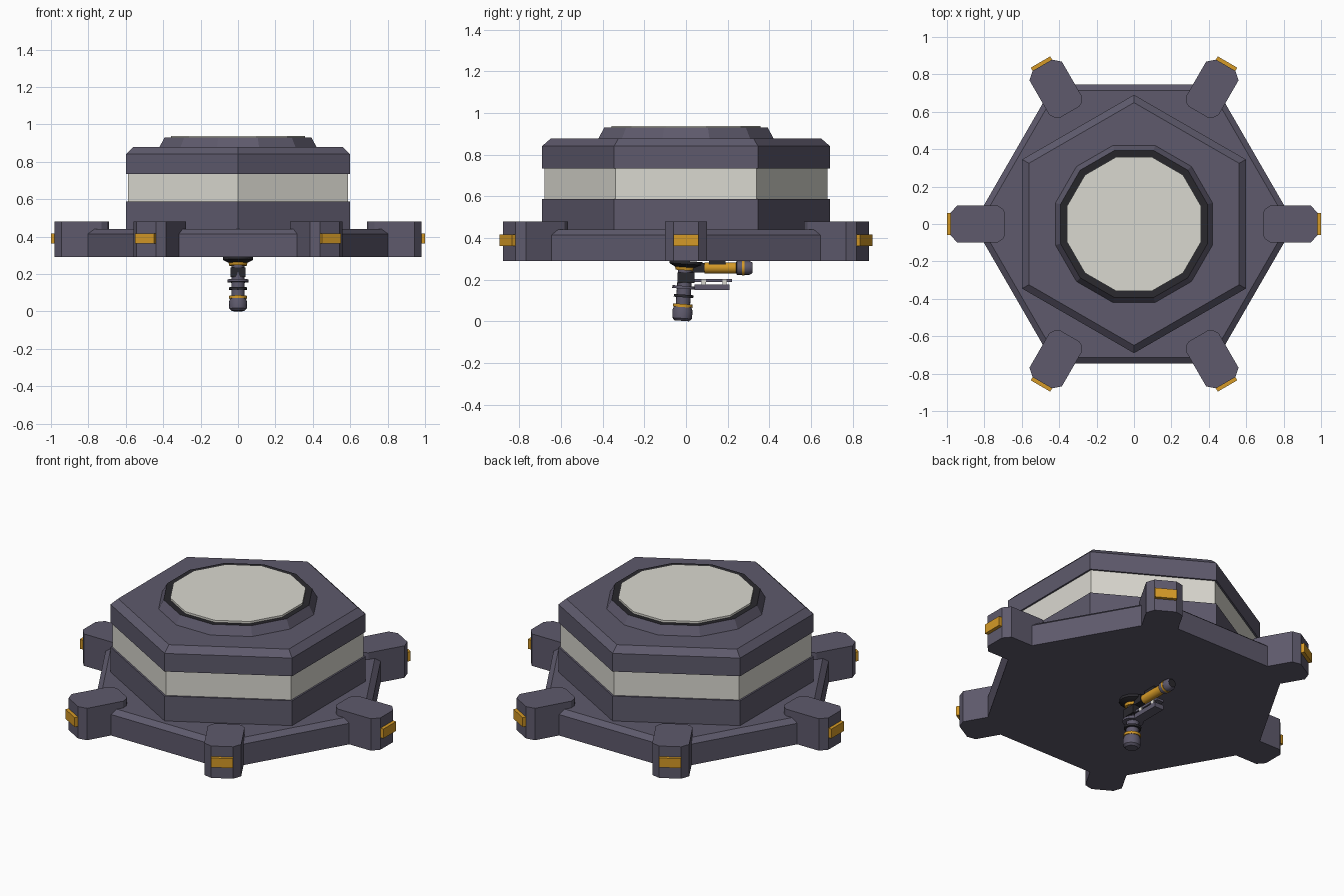
import bpy, bmesh, math
from mathutils import Matrix, Vector

cube = bpy.data.objects.get("Cube")
if cube:
    bpy.data.objects.remove(cube, do_unlink=True)


def material(name, rgb):
    m = bpy.data.materials.new(name)
    m.use_nodes = True
    m.diffuse_color = (*rgb, 1)
    m.node_tree.nodes["Principled BSDF"].inputs["Base Color"].default_value = (*rgb, 1)
    return m


HULL = material("purple grey hull", (0.112, 0.102, 0.15))
PANEL = material("pale panel", (0.70, 0.69, 0.63))
AMBER = material("amber", (0.66, 0.32, 0.02))
BLACK = material("near black", (0.022, 0.021, 0.026))


def finish(name, bm, mats, smooth=False):
    bmesh.ops.recalc_face_normals(bm, faces=bm.faces)
    mesh = bpy.data.meshes.new(name)
    bm.to_mesh(mesh)
    bm.free()
    for m in mats:
        mesh.materials.append(m)
    obj = bpy.data.objects.new(name, mesh)
    bpy.context.collection.objects.link(obj)
    if smooth:
        bpy.ops.object.select_all(action="DESELECT")
        obj.select_set(True)
        bpy.context.view_layer.objects.active = obj
        bpy.ops.object.shade_smooth_by_angle(angle=math.radians(35))
    return obj


def turned(name, rings, sides, mats, phase=0, bands=None, matrix=None, smooth=False):
    """Stack of regular polygons (apothem, height), capped; bands gives material per step."""
    bm = bmesh.new()
    k = 1 / math.cos(math.pi / sides)
    loops = []
    for r, z in rings:
        angles = [phase + math.tau * i / sides for i in range(sides)]
        loops.append([bm.verts.new((r * k * math.cos(a), r * k * math.sin(a), z)) for a in angles])
    for j, (a, b) in enumerate(zip(loops, loops[1:])):
        for i in range(sides):
            n = (i + 1) % sides
            f = bm.faces.new((a[i], a[n], b[n], b[i]))
            f.material_index = bands[j] if bands else 0
    bm.faces.new(loops[0][::-1])
    top = bm.faces.new(loops[-1])
    top.material_index = bands[-1] if bands else 0
    if matrix:
        bm.transform(matrix)
    return finish(name, bm, mats, smooth)


def box(name, lo, hi, mat, matrix=None):
    bm = bmesh.new()
    bmesh.ops.create_cube(bm, size=1)
    lo, hi = Vector(lo), Vector(hi)
    for v in bm.verts:
        v.co = (lo + hi) / 2 + Vector(c * s for c, s in zip(v.co, hi - lo))
    if matrix:
        bm.transform(matrix)
    return finish(name, bm, [mat])


def prism(name, outline, z0, z1, mat, matrix):
    bm = bmesh.new()
    f = bm.faces.new([bm.verts.new((x, y, z0)) for x, y in outline])
    up = bmesh.ops.extrude_face_region(bm, geom=[f])["geom"]
    bmesh.ops.translate(bm, verts=[v for v in up if isinstance(v, bmesh.types.BMVert)],
                        vec=(0, 0, z1 - z0))
    bm.transform(matrix)
    return finish(name, bm, [mat])


# Base plate with a bevelled rim
turned("base_plate", [(0.745, 0.29), (0.745, 0.415), (0.715, 0.44)], 6, [HULL])

# Six arms with amber end lights
half = [(0.69, 0.06), (0.70, 0.08), (0.73, 0.10), (0.945, 0.10), (0.98, 0.06)]
outline = half + [(x, -y) for x, y in reversed(half)]
for i in range(6):
    turn = Matrix.Rotation(math.tau * i / 6, 4, "Z")
    prism(f"arm_{i + 1}", outline, 0.29, 0.48, HULL, turn)
    box(f"arm_light_{i + 1}", (0.97, -0.06, 0.362), (1.0, 0.06, 0.418), AMBER, turn)

# Hexagonal body with a recessed pale window band
p = math.pi / 6
turned("lower_body", [(0.598, 0.43), (0.598, 0.588)], 6, [HULL], p)
turned("window_band", [(0.588, 0.58), (0.588, 0.74)], 6, [PANEL], p)
turned("upper_body", [(0.598, 0.734), (0.598, 0.842), (0.562, 0.878)], 6, [HULL], p)

# Twelve-sided collar, dark groove and pale roof disc
p = math.pi / 12
turned("roof_collar", [(0.42, 0.87), (0.42, 0.878), (0.393, 0.93), (0.362, 0.926)], 12,
       [HULL, BLACK], p, [0, 0, 1, 1])
turned("roof_disc", [(0.358, 0.92), (0.358, 0.938)], 12, [PANEL], p)

# Hanging sensor mast, leaning slightly
lean = Matrix.Translation((0, 0, 0.29)) @ Matrix.Rotation(math.radians(-4), 4, "X")
MAST = [HULL, BLACK, AMBER]


def mast(name, rings, colour, sides=16):
    turned(name, rings, sides, [MAST[colour]], matrix=lean, smooth=True)


mast("mast_flange", [(0.05, -0.03), (0.078, -0.015), (0.078, 0.0)], 1)
mast("mast_top_ring", [(0.046, -0.045), (0.05, -0.028)], 2)
mast("mast_core", [(0.034, -0.22), (0.034, -0.03)], 0)
mast("mast_disc", [(0.056, -0.134), (0.056, -0.12)], 0)
mast("mast_lower_disc", [(0.046, -0.175), (0.046, -0.162)], 1)
mast("mast_amber_ring", [(0.046, -0.222), (0.046, -0.207)], 2)
mast("mast_head", [(0.034, -0.288), (0.046, -0.276), (0.048, -0.24), (0.04, -0.218)], 0)
box("mast_block", (-0.04, -0.04, 0.185), (0.04, 0.04, 0.235), BLACK)

# Horizontal sensor pointing to the rear
aim = Matrix.Translation((0, 0, 0.257)) @ Matrix.Rotation(math.radians(-90), 4, "X")
turned("rear_sensor", [(0.02, 0.03), (0.02, 0.09), (0.026, 0.09), (0.026, 0.24), (0.033, 0.245),
                       (0.033, 0.268), (0.035, 0.268), (0.035, 0.28), (0.033, 0.28),
                       (0.033, 0.305), (0.024, 0.32)],
       16, MAST, 0, [1, 2, 2, 1, 0, 2, 2, 2, 0, 0, 1], aim, True)
box("sensor_bracket", (-0.03, 0.03, 0.235), (0.03, 0.09, 0.28), BLACK)
box("sensor_mount", (-0.02, 0.11, 0.27), (0.02, 0.19, 0.29), BLACK)

# Service rail beneath the sensor
box("rail_tray", (-0.03, 0.04, 0.15), (0.03, 0.21, 0.178), HULL)
box("rail_bar", (-0.024, 0.03, 0.19), (0.024, 0.22, 0.204), HULL)
for i, y in enumerate((0.085, 0.185)):
    box(f"rail_post_{i + 1}", (-0.026, y - 0.01, 0.17), (0.026, y + 0.01, 0.2), PANEL)
